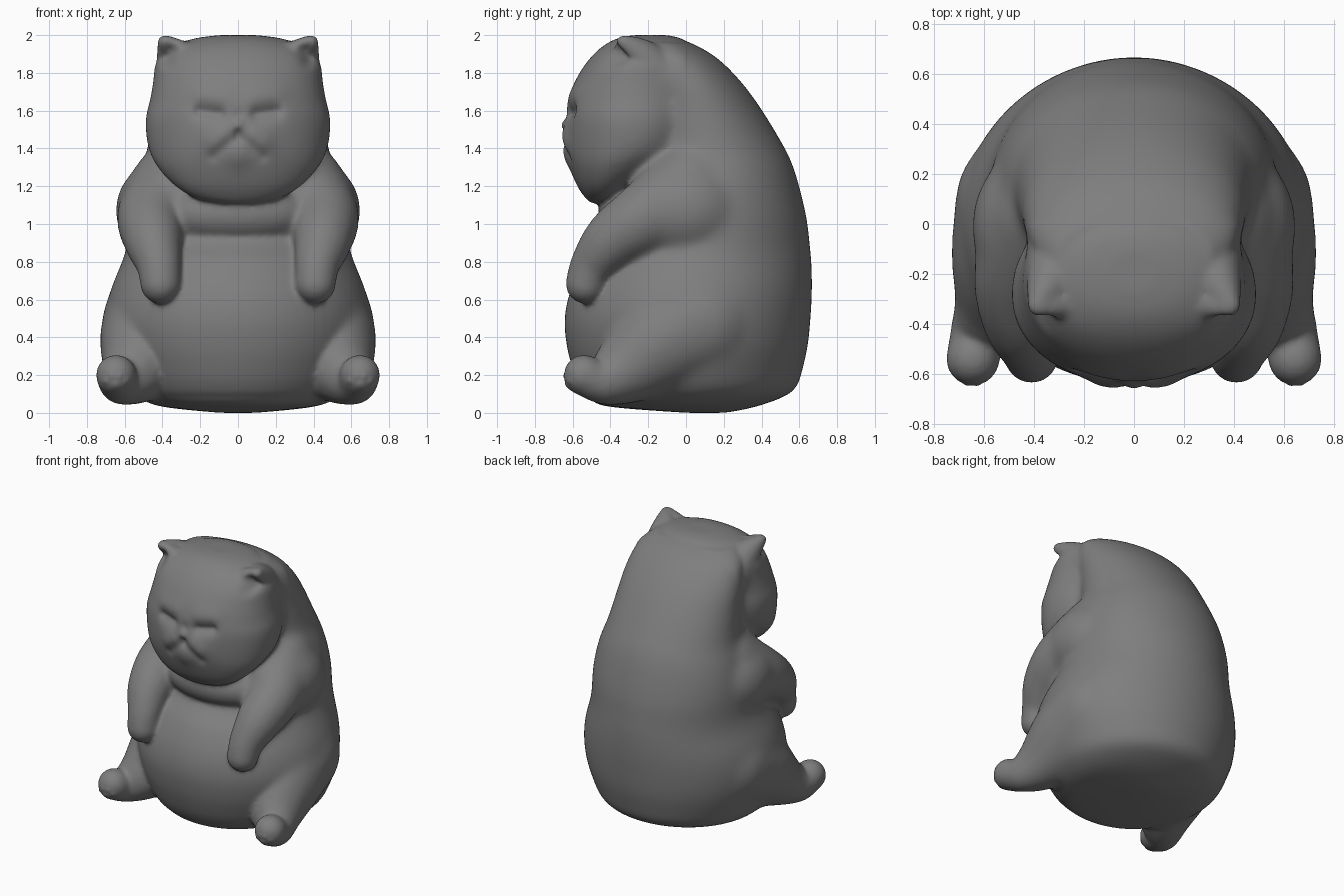
import bpy, math

if "Cube" in bpy.data.objects:
    bpy.data.objects.remove(bpy.data.objects["Cube"])

verts, faces = [], []


def stack(rings):
    """Skin a list of equal rings and cap both ends."""
    n, base = len(rings[0]), len(verts)
    for ring in rings:
        verts.extend(ring)
    for i in range(len(rings) - 1):
        a = base + i * n
        for k in range(n):
            j = (k + 1) % n
            faces.append((a + k, a + j, a + n + j, a + n + k))
    faces.append(tuple(range(base + n - 1, base - 1, -1)))
    faces.append(tuple(range(len(verts) - n, len(verts))))


def spline(rows, steps=6):
    """Catmull-Rom interpolation between rows of numbers."""
    out = []
    for i in range(len(rows) - 1):
        a, b = rows[max(i - 1, 0)], rows[i]
        c, d = rows[i + 1], rows[min(i + 2, len(rows) - 1)]
        for s in range(steps):
            t = s / steps
            out.append([0.5 * (2 * q + (r - p) * t + (2 * p - 5 * q + 4 * r - u) * t * t
                               + (3 * q - p - 3 * r + u) * t ** 3)
                        for p, q, r, u in zip(a, b, c, d)])
    out.append(list(rows[-1]))
    return out


def oval(x, y, z, rx, ry, n, power=2.0):
    ring = []
    for k in range(n):
        c, s = math.cos(2 * math.pi * k / n), math.sin(2 * math.pi * k / n)
        ring.append((x + rx * math.copysign(abs(c) ** (2 / power), c),
                     y + ry * math.copysign(abs(s) ** (2 / power), s), z))
    return ring


def loft(rows, power=2.0):
    """Stack of oval rings; each row is z, half width, front y, back y."""
    stack([oval(0, (yf + yb) / 2, z, hw, (yb - yf) / 2, 72, power)
           for z, hw, yf, yb in spline(rows, 5)])


def ball(x, y, z, rx, ry, rz, n=20, m=12):
    rings = []
    for i in range(m + 1):
        a = math.pi * (0.02 + 0.96 * i / m)
        rings.append(oval(x, y, z - rz * math.cos(a),
                          rx * math.sin(a), ry * math.sin(a), n))
    stack(rings)


def limb(points):
    """Mirrored tapering limb; each point is x, y, z, radius."""
    for x, y, z, r in spline(points, 6):
        for side in (-1, 1):
            ball(side * x, y, z, r, r, r)


# torso, from the flat seat up to the back of the head
loft([(0.0, .10, .0, .22), (.035, .42, -.42, .38), (.09, .54, -.52, .53),
      (.14, .59, -.56, .59), (.22, .63, -.595, .615), (.35, .68, -.63, .645),
      (.5, .70, -.642, .66), (.65, .675, -.61, .668), (.8, .615, -.53, .665),
      (.9, .585, -.43, .655), (1.0, .575, -.37, .645), (1.1, .565, -.34, .625),
      (1.2, .545, -.31, .60), (1.3, .515, -.28, .57), (1.4, .48, -.26, .525),
      (1.6, .455, -.26, .405), (1.75, .44, -.27, .295), (1.88, .40, -.28, .165),
      (1.96, .31, -.28, .03)])

# head
loft([(1.11, .10, -.50, -.36), (1.135, .22, -.53, -.33), (1.2, .33, -.575, -.25),
      (1.3, .425, -.615, -.1), (1.4, .475, -.638, .05), (1.55, .492, -.64, .10),
      (1.65, .468, -.625, .10), (1.75, .45, -.59, .10), (1.85, .435, -.53, .08),
      (1.93, .37, -.455, .04), (1.98, .24, -.37, -.02), (2.0, .10, -.28, -.1)], 2.1)

# chest fold between the arms, and shoulders
ball(0, -.2, 1.05, .42, .265, .19, 40, 24)
for side in (-1, 1):
    ball(side * .365, -.01, 1.07, .285, .33, .28, 40, 24)

# ears: outer cone and front inner rim
limb([(.28, -.12, 1.75, .155), (.333, -.23, 1.88, .098), (.388, -.325, 1.962, .04)])
limb([(.24, -.30, 1.86, .085), (.32, -.325, 1.92, .06), (.385, -.335, 1.962, .038)])

# arms
limb([(.33, .02, 1.18, .25), (.45, -.2, 1.04, .195), (.45, -.38, .92, .157),
      (.42, -.49, .79, .12), (.41, -.53, .685, .108)])

# thighs, ankles and feet
limb([(.40, .08, .48, .32), (.46, -.12, .38, .275), (.53, -.3, .24, .19),
      (.615, -.43, .165, .12), (.645, -.54, .2, .108)])

# fuse all parts into one skin
raw = bpy.data.meshes.new("raw")
raw.from_pydata(verts, [], faces)
raw.update()
cat = bpy.data.objects.new("sitting_cat", raw)
bpy.context.collection.objects.link(cat)


def bake():
    """Replace the mesh by its modified result."""
    deps = bpy.context.evaluated_depsgraph_get()
    mesh = bpy.data.meshes.new_from_object(cat.evaluated_get(deps))
    cat.modifiers.clear()
    cat.data = mesh
    return mesh


def soften(iterations, group=""):
    mod = cat.modifiers.new("soften", 'SMOOTH')
    mod.factor = 0.5
    mod.iterations = iterations
    mod.vertex_group = group


remesh = cat.modifiers.new("fuse", 'REMESH')
remesh.mode = 'VOXEL'
remesh.voxel_size = 0.013
soften(12)
skin = bake()

# blend the limbs into the flanks and back, keeping face, ears and paws crisp
group = cat.vertex_groups.new(name="flanks")
for v in skin.vertices:
    w = min(1, max(0, (v.co.y + .42) / .2))
    if v.co.y < .0:
        w *= min(1, max(0, (1.85 - v.co.z) / .2))
    if w > 0:
        group.add([v.index], w, 'REPLACE')
soften(80, "flanks")
skin = bake()

# sculpt strokes, mirrored: x1, z1, x2, z2, radius, push in +y, rear limit in y
F = -.4
strokes = [
    (.11, 1.585, .19, 1.60, .05, .026, F),      # eye socket
    (.09, 1.583, .21, 1.597, .022, .010, F),    # closed eye slit
    (.10, 1.68, .20, 1.68, .06, -.008, F),      # brow
    (0, 1.575, 0, 1.58, .035, .010, F),         # nose bridge
    (0, 1.515, 0, 1.53, .028, -.018, F),        # nose
    (.09, 1.46, .12, 1.44, .07, -.020, F),      # muzzle
    (0, 1.49, 0, 1.45, .018, .012, F),          # lip split
    (0, 1.47, .13, 1.36, .032, .012, F),        # mouth
    (0, 1.36, 0, 1.35, .06, -.014, F),          # chin
    (.36, 1.915, .375, 1.87, .038, .04, -.25),  # ear hollow
    (.645, .14, .65, .14, .025, -.008, -.54),   # sole pad
] + [(x, z, x, z, .014, -.007, -.54)            # toe pads
     for x, z in ((.59, .165), (.627, .195), (.668, .195), (.705, .165))]
for v in skin.vertices:
    x, y, z = v.co
    if y > -.25 or .3 < z < 1.15:
        continue
    push, x = 0.0, abs(x)
    for x1, z1, x2, z2, r, depth, limit in strokes:
        if y > limit or abs(z - z1) > .3:
            continue
        dx, dz = x2 - x1, z2 - z1
        t = ((x - x1) * dx + (z - z1) * dz) / max(dx * dx + dz * dz, 1e-9)
        t = max(0.0, min(1.0, t))
        d2 = (x - x1 - dx * t) ** 2 + (z - z1 - dz * t) ** 2
        push += depth * math.exp(-d2 / (r * r))
    v.co.y = y + push

# stand on the ground
low = min(v.co.z for v in skin.vertices)
for v in skin.vertices:
    v.co.z -= low
skin.shade_smooth()

# dark grey surface
grey = bpy.data.materials.new("dark_grey")
grey.diffuse_color = (.21, .21, .21, 1)
grey.use_nodes = True
grey.node_tree.nodes["Principled BSDF"].inputs["Base Color"].default_value = grey.diffuse_color
skin.materials.append(grey)
